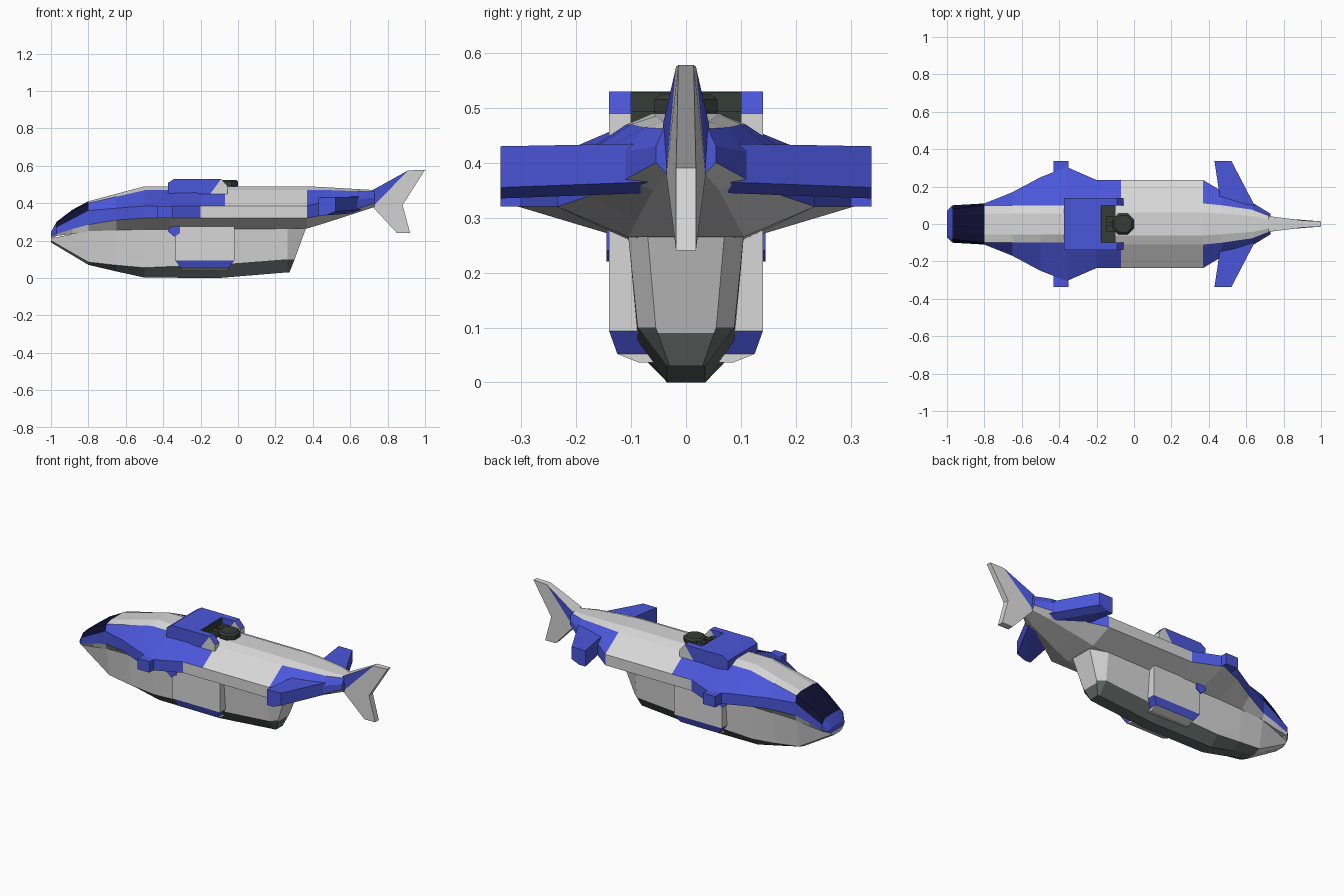
import bpy, bmesh, math

if "Cube" in bpy.data.objects:
    bpy.data.objects.remove(bpy.data.objects["Cube"])

COLOURS = {
    "light_grey": (0.68, 0.68, 0.68),
    "blue": (0.07, 0.095, 0.70),
    "glass_navy": (0.005, 0.005, 0.035),
    "belly_dark": (0.12, 0.14, 0.135),
    "recess_dark": (0.036, 0.046, 0.038),
}
MATS = []
for n, c in COLOURS.items():
    m = bpy.data.materials.new(n)
    m.diffuse_color = (*c, 1)
    m.use_nodes = True
    m.node_tree.nodes["Principled BSDF"].inputs["Base Color"].default_value = m.diffuse_color
    MATS.append(m)
GREY, BLUE, GLASS, BELLY, DARK = range(5)


def finish(name, bm, mirror=False):
    bmesh.ops.recalc_face_normals(bm, faces=bm.faces)
    me = bpy.data.meshes.new(name)
    bm.to_mesh(me)
    bm.free()
    for m in MATS:
        me.materials.append(m)
    ob = bpy.data.objects.new(name, me)
    bpy.context.collection.objects.link(ob)
    if mirror:
        mod = ob.modifiers.new("mirror", 'MIRROR')
        mod.use_axis = (False, True, False)
    return ob


def loft(rings, paint=lambda j, c: BLUE, cap=BLUE):
    """Skin closed rings of points; paint(segment, face centre) gives the colour."""
    bm = bmesh.new()
    vs = [[bm.verts.new(p) for p in r] for r in rings]
    n = len(rings[0])
    for a, b in zip(vs, vs[1:]):
        for j in range(n):
            k = (j + 1) % n
            f = bm.faces.new((a[j], a[k], b[k], b[j]))
            f.material_index = paint(j, f.calc_center_median())
    for r in (vs[0], vs[-1]):
        bm.faces.new(r).material_index = cap
    return bm


def both_sides(half):
    """Complete a ring whose first and last points lie on y = 0."""
    return half + [(x, -y, z) for x, y, z in half[-2:0:-1]]


def extrude_y(pts, y0, y1, col):
    return loft([[(x, y, z) for x, z in pts] for y in (y0, y1)], lambda j, c: col, col)


def box(x0, x1, y0, y1, z0, z1, col):
    return extrude_y([(x0, z0), (x1, z0), (x1, z1), (x0, z1)], y0, y1, col)


# Upper hull: x, top z, roof half width, shoulder half width, shoulder top z, shoulder low z, keel half width, keel z
STATIONS = [
    (-1.00, .245, .055, .07, .235, .225, .06, .21),
    (-.97, .30, .08, .10, .27, .235, .09, .225),
    (-.885, .365, .09, .105, .315, .262, .095, .235),
    (-.80, .41, .10, .11, .36, .285, .10, .25),
    (-.65, .45, .10, .17, .373, .31, .105, .255),
    (-.50, .49, .10, .25, .385, .32, .105, .26),
    (-.36, .49, .10, .305, .385, .32, .105, .26),
    (-.20, .49, .11, .235, .385, .32, .105, .26),
    (-.07, .49, .11, .235, .385, .32, .105, .26),
    (.37, .49, .11, .235, .385, .32, .105, .265),
    (.47, .485, .10, .175, .41, .34, .09, .295),
    (.64, .475, .075, .11, .42, .37, .06, .35),
    (.73, .47, .04, .055, .43, .40, .035, .38),
]


def hull_ring(s):
    x, zt, yt, ys, zs, zl, yu, zu = s
    return both_sides([(x, 0, zt), (x, yt * .55, zt), (x, yt, zt - .2 * (zt - zs)), (x, ys, zs),
                       (x, ys, zl), (x, yu, zu), (x, 0, zu)])


def hull_paint(j, c):
    j = min(j, 11 - j)
    if j <= 2 and -.97 < c.x < -.8:
        return GLASS
    if j <= 1:
        return BLUE if c.x < -.8 else GREY
    if j == 2:
        return BLUE if c.x < -.07 or c.x > .37 else GREY
    if j == 3:
        return BLUE if c.x < -.2 or c.x > .37 else GREY
    return GREY


bm = loft([hull_ring(s) for s in STATIONS], hull_paint)
# cockpit panes: inset, leaving thin blue frames
panes = [f for f in bm.faces if f.material_index == GLASS]
for f in bmesh.ops.inset_individual(bm, faces=panes, thickness=.004)["faces"]:
    if f not in panes:
        f.material_index = BLUE
finish("upper_hull", bm)

# Lower hull: x, then (half width, z) for top, chine and keel
BELLY_ST = [
    (-1.0, .06, .212, .05, .20, .03, .19),
    (-.8, .10, .252, .075, .085, .03, .07),
    (-.65, .105, .26, .085, .068, .035, .035),
    (-.5, .105, .265, .088, .055, .035, .002),
    (-.1, .105, .265, .088, .072, .035, 0),
    (.265, .105, .265, .088, .10, .035, .03),
]
rings = [both_sides([(x, 0, zu), (x, yu, zu), (x, yl, zl), (x, yb, zb), (x, 0, zb)])
         for x, yu, zu, yl, zl, yb, zb in BELLY_ST]
rings.append(both_sides([(.365, 0, .27), (.365, .07, .27), (.303, .055, .10),
                         (.275, .03, .03), (.275, 0, .03)]))


def belly_paint(j, c):
    return BELLY if min(j, 7 - j) >= 2 and c.x > -.8 else GREY


bm = loft(rings, belly_paint, GREY)
# split the stern so that its foot is dark
geom = bm.verts[:] + bm.edges[:] + [f for f in bm.faces]
bmesh.ops.bisect_plane(bm, geom=geom, plane_co=(.3, 0, .09), plane_no=(0, 0, 1))
for f in bm.faces:
    c = f.calc_center_median()
    if c.x > .26 and c.z < .09:
        f.material_index = BELLY
finish("lower_hull", bm)

# Tail fin: forked plate, thick at its root
P = [(.72, .47, .042), (.91, .575, .018), (1, .578, .014), (.88, .39, .018),
     (.92, .24, .018), (.85, .24, .018), (.72, .38, .036)]
bm = bmesh.new()
L = [bm.verts.new((x, t, z)) for x, z, t in P]
R = [bm.verts.new((x, -t, z)) for x, z, t in P]
for side in (L, R):
    for ids, col in (((0, 1, 6), BLUE), ((6, 1, 2, 3), GREY), ((6, 3, 4, 5), GREY)):
        bm.faces.new([side[i] for i in ids]).material_index = col
for i in range(7):
    k = (i + 1) % 7
    bm.faces.new((L[i], L[k], R[k], R[i])).material_index = GREY
finish("tail_fin", bm)


# Rear stabilisers
def fin_ring(y, x0, x1, zl, zh):
    return [(x0, y, zl), (x1 - .05, y, zl), (x1, y, zl + .02), (x1, y, zh), (x0, y, zh)]


finish("stabiliser", loft([fin_ring(.07, .47, .66, .345, .435),
                           fin_ring(.338, .43, .52, .335, .43)]), True)

# Front wing stubs and small pods below
finish("wing_stub", box(-.43, -.35, .2, .338, .32, .385, BLUE), True)
finish("stub_pod", extrude_y([(-.375, .25), (-.36, .28), (-.31, .28), (-.31, .24), (-.34, .22)],
                             .09, .145, BLUE), True)


# Side doors with blue bevelled sill
def door_ring(z, x0, x1, y):
    return [(x0, .03, z), (x1, .03, z), (x1, y, z), (x0, y, z)]


def door_paint(j, c):
    return BLUE if .045 < c.z < .09 else GREY


finish("side_door", loft([door_ring(.285, -.335, -.02, .14), door_ring(.094, -.335, -.02, .14),
                          door_ring(.052, -.305, -.05, .125), door_ring(.036, -.305, -.05, .085)],
                         door_paint, GREY), True)

# Roof housing with two rear arms
finish("roof_housing", extrude_y([(-.375, .44), (-.375, .508), (-.34, .53), (-.18, .53), (-.18, .44)],
                                 -.14, .14, BLUE))
finish("housing_arm", extrude_y([(-.18, .44), (-.18, .53), (-.09, .53), (-.155, .44)],
                                .1, .14, BLUE), True)
bm = extrude_y([(-.155, .44), (-.09, .53), (-.055, .49), (-.055, .44)], .1, .14, GREY)
bmesh.ops.recalc_face_normals(bm, faces=bm.faces)
for f in bm.faces:
    if f.normal.x > .3 and f.normal.z > .3:
        f.material_index = BLUE
finish("arm_tip", bm, True)

# Dark recess and turret
finish("recess_floor", box(-.18, -.1, -.1, .1, .45, .494, DARK))
finish("recess_wall", box(-.18, -.175, -.1, .1, .47, .529, DARK))
oct_pts = [(math.cos(math.radians(a)), math.sin(math.radians(a))) for a in range(22, 382, 45)]
finish("turret", loft([[(-.058 + .062 * r * c, .062 * r * s, z) for c, s in oct_pts]
                       for z, r in ((.47, .9), (.495, 1), (.515, 1), (.525, .8))],
                      lambda j, c: DARK, DARK))
for i, y in enumerate((-.025, .025)):
    finish(f"turret_barrel_{i + 1}", box(-.15, -.08, y - .016, y + .016, .492, .515, DARK))
